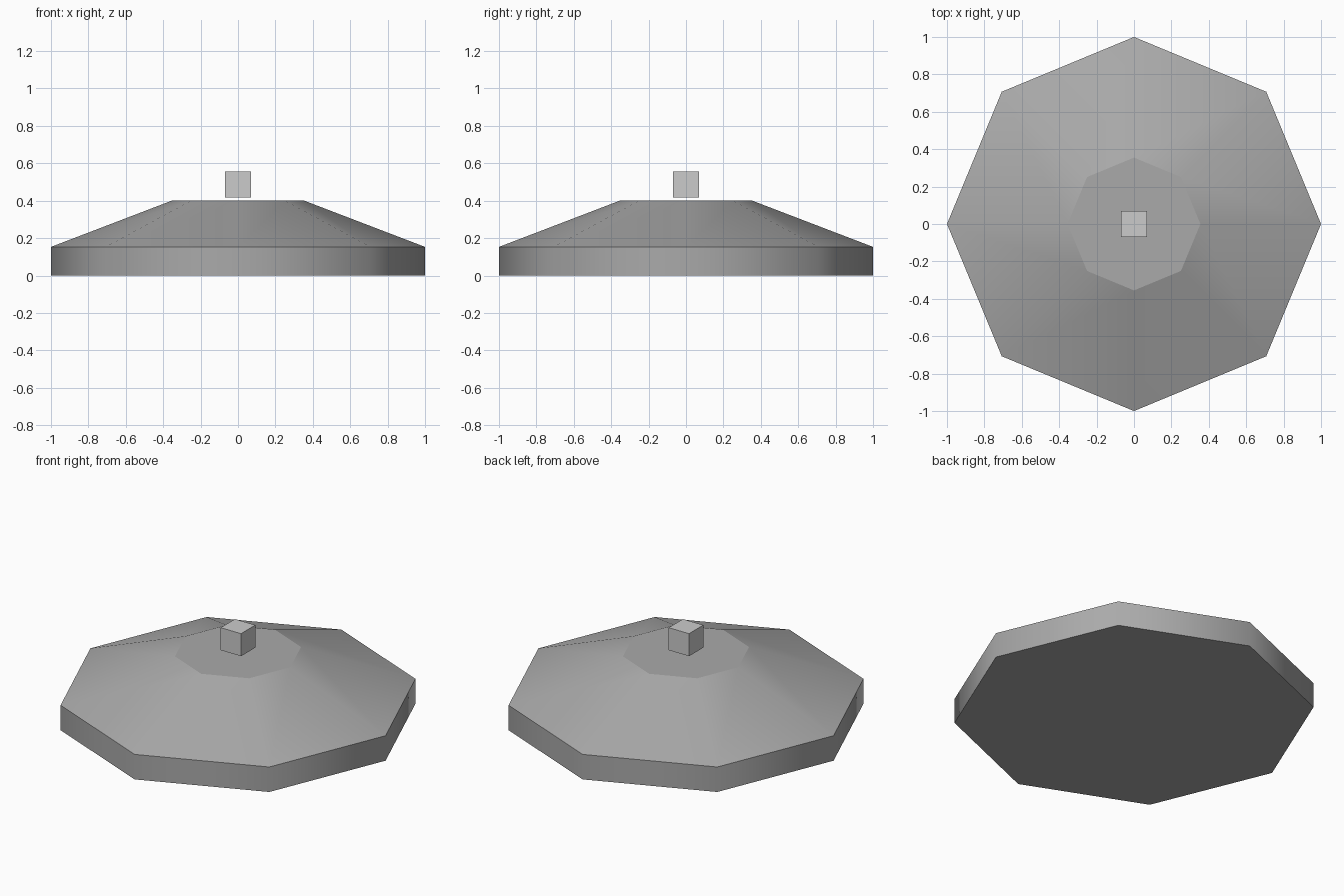
import bpy, bmesh
from math import cos, sin, tau

if "Cube" in bpy.data.objects:
    bpy.data.objects.remove(bpy.data.objects["Cube"])

SIDES = 8
PROFILE = [(1.0, 0.0), (1.0, 0.153), (0.355, 0.4)]  # radius, height


def add_object(name, bm):
    bmesh.ops.recalc_face_normals(bm, faces=bm.faces[:])
    mesh = bpy.data.meshes.new(name)
    bm.to_mesh(mesh)
    bm.free()
    obj = bpy.data.objects.new(name, mesh)
    bpy.context.collection.objects.link(obj)
    return obj


# Octagonal base: upright rim, sloped roof, flat top and underside
bm = bmesh.new()
rings = [[bm.verts.new((r * cos(tau * i / SIDES), r * sin(tau * i / SIDES), z))
          for i in range(SIDES)] for r, z in PROFILE]
for low, high in zip(rings, rings[1:]):
    for i in range(SIDES):
        j = (i + 1) % SIDES
        bm.faces.new((low[i], low[j], high[j], high[i])).smooth = True
bm.faces.new(rings[0][::-1])
bm.faces.new(rings[-1])
# Keep the horizontal rings crisp, blend around the sides
for e in bm.edges:
    if abs(e.verts[0].co.z - e.verts[1].co.z) < 1e-5:
        e.smooth = False
base = add_object("octagonal_base", bm)

# Darker grey on the base
grey = bpy.data.materials.new("dark_grey")
grey.diffuse_color = (0.4, 0.4, 0.4, 1)
grey.use_nodes = True
grey.node_tree.nodes["Principled BSDF"].inputs["Base Color"].default_value = grey.diffuse_color
base.data.materials.append(grey)

# Small cube floating just above the flat top
bm = bmesh.new()
bmesh.ops.create_cube(bm, size=0.138)
bmesh.ops.translate(bm, verts=bm.verts[:], vec=(0, 0, 0.486))
add_object("floating_cube", bm)
